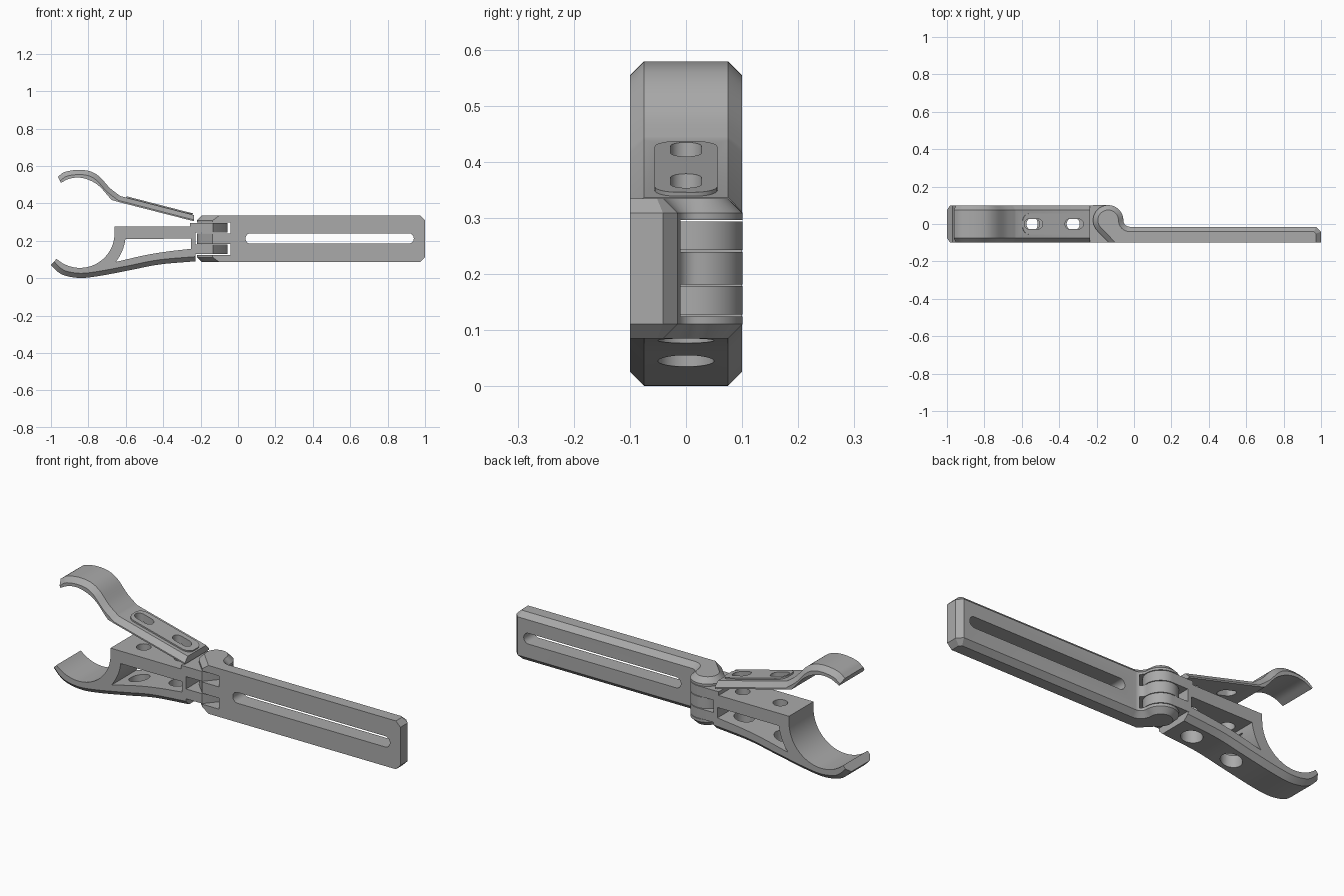
import bpy, bmesh
from math import radians, cos, sin
from mathutils import Vector, Matrix

cube = bpy.data.objects.get("Cube")
if cube:
    bpy.data.objects.remove(cube, do_unlink=True)

grey = bpy.data.materials.new("plain grey")
grey.use_nodes = True
COLOUR = (0.4, 0.4, 0.4, 1)
grey.diffuse_color = COLOUR
grey.node_tree.nodes["Principled BSDF"].inputs["Base Color"].default_value = COLOUR


def arc(cx, cy, r, start, end, n=16):
    angles = [radians(start + (end - start) * i / n) for i in range(n + 1)]
    return [(cx + r * cos(a), cy + r * sin(a)) for a in angles]


def smooth(points, n=6):
    """Catmull-Rom curve through a few points."""
    p = [Vector(q) for q in points]
    p = [2 * p[0] - p[1]] + p + [2 * p[-1] - p[-2]]
    out = []
    for a, b, c, d in zip(p, p[1:], p[2:], p[3:]):
        for i in range(n):
            t = i / n
            q = b + (c - a) * t / 2 + (2 * a - 5 * b + 4 * c - d) * t * t / 2
            q += (3 * b - a - 3 * c + d) * t ** 3 / 2
            out.append(tuple(q))
    return out + [tuple(p[-2])]


def capsule(cx, cy, half_length, r):
    """Slot outline with round ends."""
    d = half_length - r
    return arc(cx + d, cy, r, -90, 90) + arc(cx - d, cy, r, 90, 270)


def inset(pts, rim, width):
    """Move the rim edges of a counter-clockwise outline inwards, with mitres."""
    n = len(pts)
    normals = []
    for i in range(n):
        d = (Vector(pts[(i + 1) % n]) - Vector(pts[i])).normalized()
        normals.append(Vector((-d.y, d.x)))
    out = []
    for i in range(n):
        a, b = normals[i - 1], normals[i]
        da = width if (i - 1) % n in rim else 0
        db = width if i in rim else 0
        det = a.x * b.y - a.y * b.x
        if abs(det) < 1e-4:
            move = b * db
        else:
            move = Vector((da * b.y - db * a.y, a.x * db - b.x * da)) / det
        out.append(tuple(Vector(pts[i]) + move))
    return out


def prism(name, pts, axis, lo, hi, rim=(), width=0.025):
    """Extrude an outline along y or z, with chamfers on the rim edges."""
    bm = bmesh.new()
    place = (lambda p, t: (p[0], t, p[1])) if axis == "Y" else (lambda p, t: (p[0], p[1], t))
    levels = [(pts, lo), (pts, hi)]
    if rim:
        small = inset(pts, rim, width)
        levels = [(small, lo), (pts, lo + width), (pts, hi - width), (small, hi)]
    rings = [[bm.verts.new(place(p, t)) for p in ring] for ring, t in levels]
    n = len(pts)
    bm.faces.new(rings[0])
    bm.faces.new(rings[-1])
    for a, b in zip(rings, rings[1:]):
        for i in range(n):
            j = (i + 1) % n
            bm.faces.new((a[i], a[j], b[j], b[i]))
    bmesh.ops.remove_doubles(bm, verts=bm.verts, dist=1e-5)
    bmesh.ops.recalc_face_normals(bm, faces=bm.faces)
    # Merge the flat strips left on sides without a chamfer
    bmesh.ops.dissolve_limit(bm, angle_limit=radians(0.1), verts=bm.verts, edges=bm.edges)
    mesh = bpy.data.meshes.new(name)
    bm.to_mesh(mesh)
    bm.free()
    mesh.materials.append(grey)
    obj = bpy.data.objects.new(name, mesh)
    bpy.context.collection.objects.link(obj)
    return obj


def activate(obj):
    bpy.ops.object.select_all(action="DESELECT")
    obj.select_set(True)
    bpy.context.view_layer.objects.active = obj


def cut(obj, cutters):
    for cutter in cutters:
        cutter.hide_render = True
        mod = obj.modifiers.new("cut", "BOOLEAN")
        mod.operation, mod.solver, mod.object = "DIFFERENCE", "EXACT", cutter
        activate(obj)
        bpy.ops.object.modifier_apply(modifier=mod.name)
        bpy.data.objects.remove(cutter, do_unlink=True)


def box(x0, x1, y0, y1, z0, z1):
    return prism("cutter", [(x0, y0), (x1, y0), (x1, y1), (x0, y1)], "Z", z0, z1)


def hole(x, r, z0, z1):
    return prism("cutter", arc(x, 0, r, 0, 348.75, 31), "Z", z0, z1)


HX, HY, HR = -0.138, 0.02, 0.081    # hinge axis and radius
FILLET = 0.035                      # where the arm meets the knuckle
HALF = 0.1                          # half width of the clip

# Slotted arm with its hinge knuckle
back = arc(HX + HR + FILLET, HY, FILLET, 270, 180, 8)
knuckle = arc(HX, HY, HR, 0, 225, 32)[1:]
outline = [(-0.135, -0.1), (1, -0.1), (1, -0.041), (0.974, -0.015)] + back + knuckle
arm = prism("slotted_arm", outline, "Z", 0.085, 0.335,
            rim=range(1, len(outline)), width=0.026)
finger_gaps = [box(-0.4, -0.04, -0.2, 0.2, z, z + 0.057) for z in (0.125, 0.24)]
cut(arm, [prism("cutter", capsule(0.49, 0.212, 0.45, 0.028), "Y", -0.2, 0.1)] + finger_gaps)

# Clip fingers that sit between the arm knuckles
finger = [(-0.245, -HALF), (-0.135, -HALF)] + arc(HX, HY, HR, -30, 90, 20) + [(-0.245, HALF)]
fingers = [prism("hinge_finger", finger, "Z", z, z + 0.051) for z in (0.128, 0.243)]

# Lower jaw with curved mouth and window
under = smooth([(-1, 0.07), (-0.965, 0.035), (-0.92, 0.012), (-0.84, 0.001),
                (-0.74, 0.012), (-0.58, 0.042), (-0.42, 0.073), (-0.228, 0.09)])
mouth = arc(-0.845, 0.24, 0.185, 0, -132.5, 28)
jaw_outline = under + [(-0.228, 0.294), (-0.257, 0.294), (-0.257, 0.275), (-0.66, 0.275)] + mouth
jaw = prism("lower_jaw", jaw_outline, "Y", -HALF, HALF, rim=range(len(under) - 1))
window = arc(-0.845, 0.24, 0.245, -7, -37, 10)
window += smooth([(-0.652, 0.087), (-0.5, 0.122), (-0.38, 0.142), (-0.25, 0.157)])
window += [(-0.25, 0.211)]
cutters = [prism("cutter", window, "Y", -0.2, 0.2)]
cutters += [hole(x, 0.05, -0.1, 0.19) for x in (-0.565, -0.335)]
cutters += [hole(x, 0.035, 0.19, 0.3) for x in (-0.54, -0.325)]
cut(jaw, cutters)

# Upper jaw leaf
top = smooth([(-0.963, 0.543), (-0.925, 0.568), (-0.855, 0.579), (-0.79, 0.571),
              (-0.74, 0.542), (-0.685, 0.482), (-0.63, 0.439)]) + [(-0.235, 0.337)]
bottom = [(-0.235, 0.304), (-0.63, 0.405), (-0.675, 0.418)]
bottom += smooth([(-0.69, 0.434), (-0.74, 0.49), (-0.79, 0.522), (-0.845, 0.537),
                  (-0.9, 0.532), (-0.947, 0.51)])
top_count = len(top)
leaf_outline = (top + bottom)[::-1]
leaf = prism("upper_jaw", leaf_outline, "Y", -HALF, HALF,
             rim=range(len(bottom), len(bottom) + top_count - 1))

# Raised pad on the leaf, tilted to its slope
w, l, r = 0.056, 0.183, 0.042
pad_outline = (arc(l - r, w - r, r, 0, 90, 8) + arc(r - l, w - r, r, 90, 180, 8)
               + arc(r - l, r - w, r, 180, 270, 8) + arc(l - r, r - w, r, 270, 360, 8)[:-1])
pad = prism("raised_pad", pad_outline, "Z", -0.012, 0.008)
pad.data.transform(Matrix.Translation((-0.42, 0, 0.384)) @ Matrix.Rotation(0.2526, 4, "Y"))
for part in (leaf, pad):
    cut(part, [prism("cutter", capsule(x, 0, 0.049, 0.028), "Z", 0.25, 0.5)
               for x in (-0.537, -0.32)])

# Smooth the curves, keep the edges crisp
for part in [arm, jaw, leaf, pad] + fingers:
    activate(part)
    bpy.ops.object.shade_smooth_by_angle(angle=radians(25))
